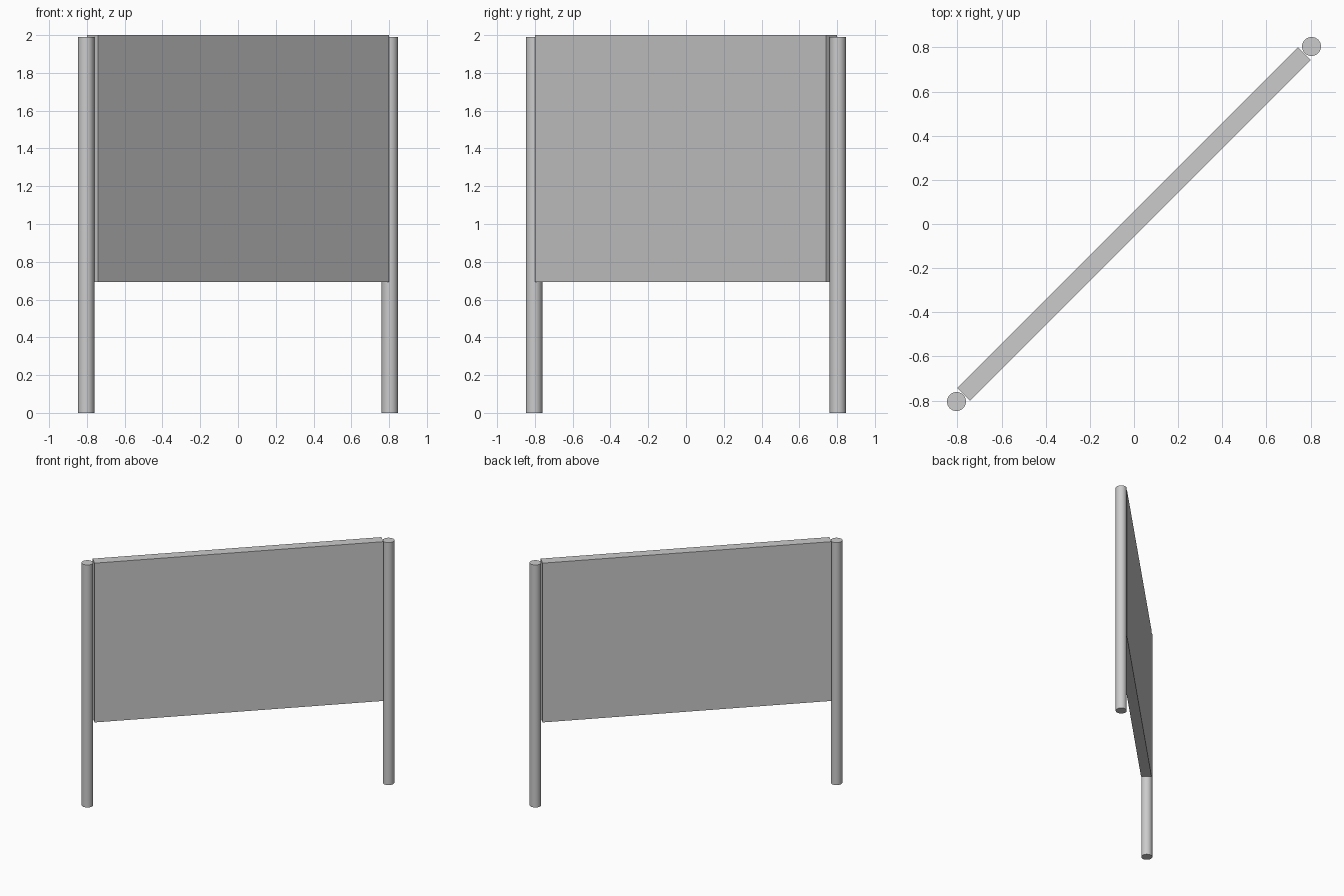
import bpy
import math

if "Cube" in bpy.data.objects:
    bpy.data.objects.remove(bpy.data.objects["Cube"])

ANGLE = math.radians(45)   # the sign stands diagonally
POST_POS = 0.804
POST_RADIUS = 0.043
POST_HEIGHT = 1.99
PANEL_LENGTH = 0.771 * 2 * math.sqrt(2)
PANEL_THICKNESS = 0.081
PANEL_BOTTOM, PANEL_TOP = 0.693, 2.0

# Board between the posts
bpy.ops.mesh.primitive_cube_add(size=1, location=(0, 0, (PANEL_BOTTOM + PANEL_TOP) / 2),
                                rotation=(0, 0, ANGLE))
panel = bpy.context.object
panel.name = "panel"
panel.scale = (PANEL_LENGTH, PANEL_THICKNESS, PANEL_TOP - PANEL_BOTTOM)

# Round post at each end
for name, side in (("left_post", -1), ("right_post", 1)):
    bpy.ops.mesh.primitive_cylinder_add(vertices=32, radius=POST_RADIUS, depth=POST_HEIGHT,
                                        location=(side * POST_POS, side * POST_POS, POST_HEIGHT / 2))
    bpy.context.object.name = name
    bpy.ops.object.shade_smooth_by_angle(angle=math.radians(30))
